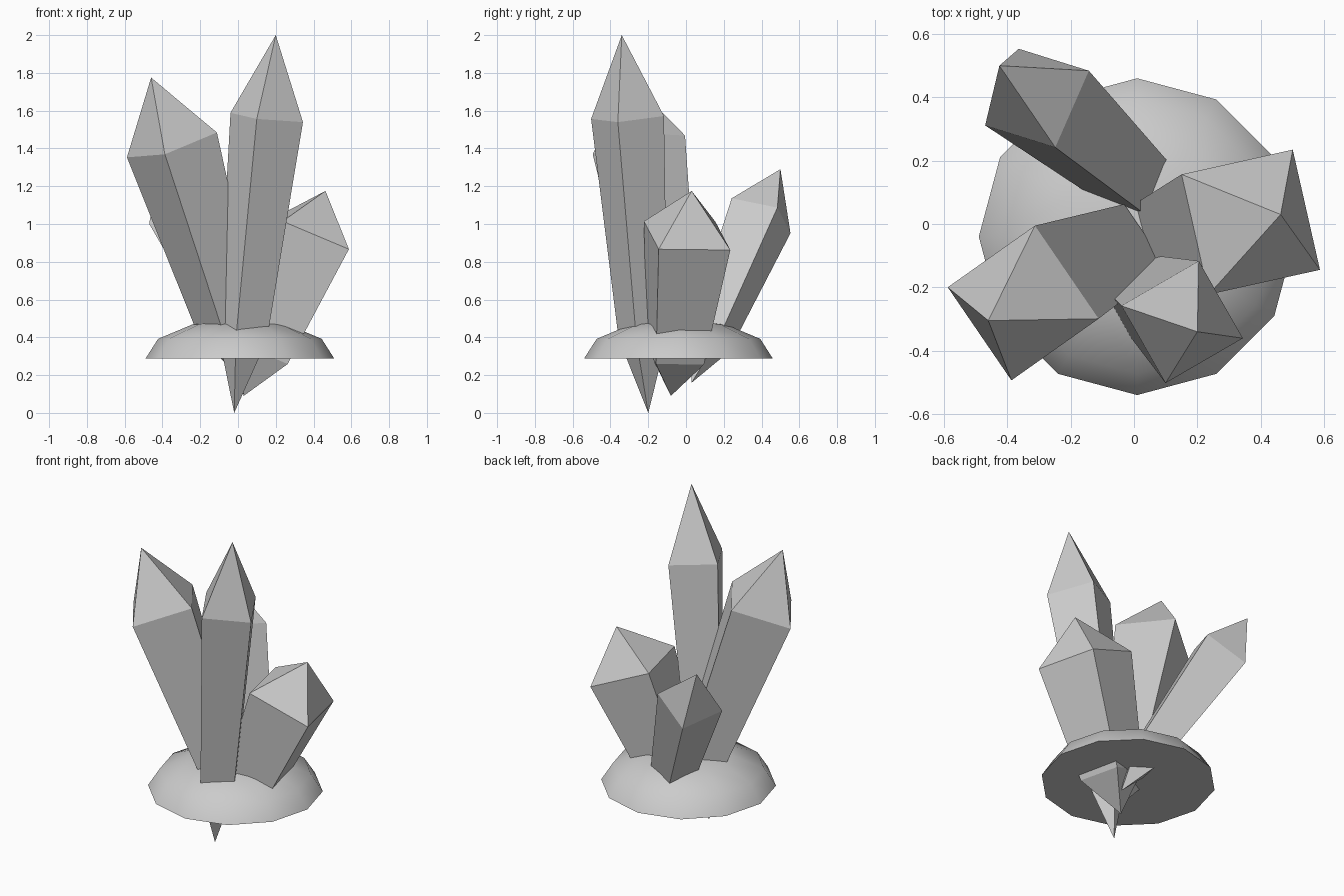
import bpy, bmesh, math
from mathutils import Vector

if "Cube" in bpy.data.objects:
    bpy.data.objects.remove(bpy.data.objects["Cube"])


def make_object(name, bm):
    bmesh.ops.recalc_face_normals(bm, faces=bm.faces)
    mesh = bpy.data.meshes.new(name)
    bm.to_mesh(mesh)
    bm.free()
    obj = bpy.data.objects.new(name, mesh)
    bpy.context.collection.objects.link(obj)
    return obj


def crystal(name, bottom, tip, radius, corner):
    """Four-sided shard, pointed at both ends, wider towards the tip."""
    bottom, tip = Vector(bottom), Vector(tip)
    axis = tip - bottom
    # corner direction made perpendicular to the axis
    u = Vector((*corner, -(axis.x * corner[0] + axis.y * corner[1]) / axis.z)).normalized()
    w = axis.normalized().cross(u)
    bm = bmesh.new()
    rings = []
    for along, r in ((0.2, radius * 0.67), (0.782, radius)):
        c = bottom + axis * along
        rings.append([bm.verts.new(c + s * r) for s in (u, w, -u, -w)])
    low, high = rings
    end, top = bm.verts.new(bottom), bm.verts.new(tip)
    for i in range(4):
        j = (i + 1) % 4
        bm.faces.new((end, low[j], low[i]))
        bm.faces.new((low[i], low[j], high[j], high[i]))
        bm.faces.new((high[i], high[j], top))
    return make_object(name, bm)


# Crystal shards
crystal("tall_crystal", (-0.02, -0.20, 0.0), (0.20, -0.34, 2.0), 0.20, (0.187, -0.05))
crystal("left_crystal", (0.045, -0.05, 0.14), (-0.46, -0.305, 1.775), 0.252, (-0.24, 0.05))
crystal("right_crystal", (0.03, -0.08, 0.09), (0.463, 0.03, 1.175), 0.275, (0.219, -0.151))
crystal("back_crystal", (0.12, 0.03, 0.16), (-0.425, 0.50, 1.29), 0.19, (0.166, 0.0875))

# Flattened half-dome base with a closed underside
bm = bmesh.new()
bmesh.ops.create_uvsphere(bm, u_segments=12, v_segments=6, radius=0.5)
bmesh.ops.bisect_plane(bm, geom=bm.verts[:] + bm.edges[:] + bm.faces[:], dist=1e-4,
                       plane_co=(0, 0, 0), plane_no=(0, 0, 1), clear_inner=True)
bmesh.ops.holes_fill(bm, edges=[e for e in bm.edges if e.is_boundary], sides=0)
bmesh.ops.scale(bm, vec=(1, 1, 0.42), verts=bm.verts)
bmesh.ops.translate(bm, vec=(0.01, -0.04, 0.287), verts=bm.verts)
base = make_object("rock_base", bm)
bpy.context.view_layer.objects.active = base
base.select_set(True)
bpy.ops.object.shade_smooth_by_angle(angle=math.radians(40))
